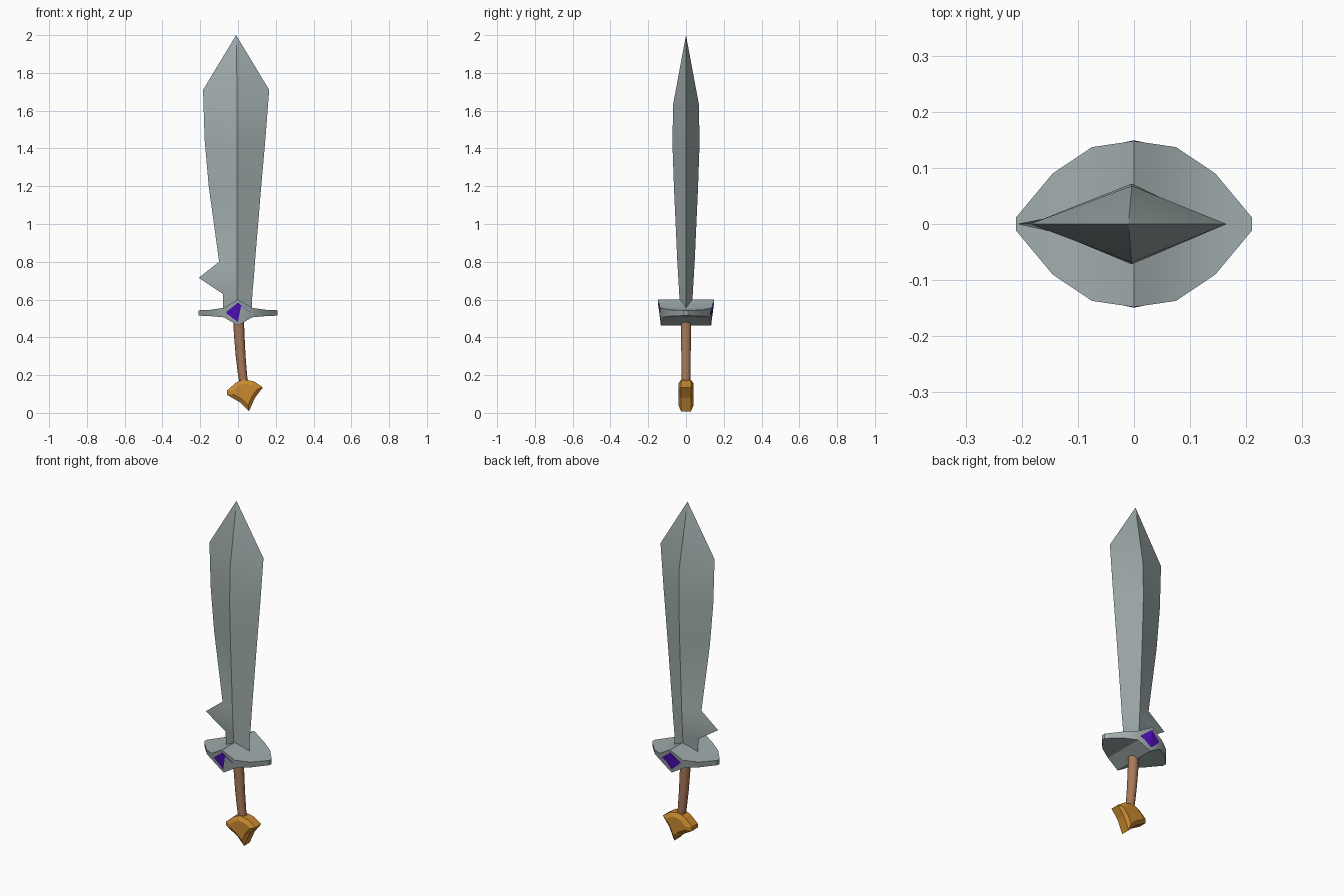
import bpy, bmesh, math
from mathutils import Vector

cube = bpy.data.objects.get("Cube")
if cube:
    bpy.data.objects.remove(cube, do_unlink=True)


def material(name, rgb):
    m = bpy.data.materials.new(name)
    m.use_nodes = True
    m.diffuse_color = (*rgb, 1)
    m.node_tree.nodes["Principled BSDF"].inputs["Base Color"].default_value = (*rgb, 1)
    return m


steel = material("steel grey", (0.36, 0.42, 0.42))
leather = material("leather brown", (0.40, 0.19, 0.10))
gold = material("gold", (0.58, 0.25, 0.03))
violet = material("violet gem", (0.09, 0.005, 0.55))


def loft(name, rings, mat, smooth=None):
    """Skin a list of equal-length rings and cap both ends."""
    bm = bmesh.new()
    rows = [[bm.verts.new(p) for p in ring] for ring in rings]
    n = len(rows[0])
    for a, b in zip(rows, rows[1:]):
        for i in range(n):
            j = (i + 1) % n
            bm.faces.new((a[i], a[j], b[j], b[i]))
    bm.faces.new(rows[0])
    bm.faces.new(rows[-1])
    bmesh.ops.remove_doubles(bm, verts=bm.verts, dist=0.0001)
    bmesh.ops.recalc_face_normals(bm, faces=bm.faces)
    mesh = bpy.data.meshes.new(name)
    bm.to_mesh(mesh)
    bm.free()
    mesh.materials.append(mat)
    ob = bpy.data.objects.new(name, mesh)
    bpy.context.collection.objects.link(ob)
    if smooth:
        bpy.ops.object.select_all(action='DESELECT')
        ob.select_set(True)
        bpy.context.view_layer.objects.active = ob
        bpy.ops.object.shade_smooth_by_angle(angle=math.radians(smooth))
    return ob


# Blade: diamond sections as left edge x and z, right edge x and z, ridge z, half thickness
blade_rows = [
    (-0.078, 0.52, 0.072, 0.52, 0.52, 0.028),
    (-0.08, 0.63, 0.076, 0.63, 0.63, 0.036),
    (-0.208, 0.715, 0.084, 0.715, 0.715, 0.041),
    (-0.10, 0.80, 0.09, 0.80, 0.80, 0.046),
    (-0.155, 1.20, 0.123, 1.20, 1.20, 0.064),
    (-0.177, 1.45, 0.145, 1.45, 1.43, 0.072),
    (-0.185, 1.71, 0.165, 1.71, 1.635, 0.068),
    (-0.01, 2.0, -0.01, 2.0, 2.0, 0.0),
]
rings = []
for lx, lz, rx, rz, cz, t in blade_rows:
    cx = -0.01 if t == 0 else -0.004
    rings.append([(lx, 0, lz), (cx, -t, cz), (rx, 0, rz), (cx, t, cz)])
loft("blade", rings, steel, 25)

# Crossguard: sections along x as distance, half depth, top z, bottom z
half = [(0.0, 0.148, 0.60, 0.462), (0.075, 0.137, 0.556, 0.506),
        (0.145, 0.09, 0.546, 0.512), (0.21, 0.012, 0.543, 0.515)]
stations = [(-x, y, t, b) for x, y, t, b in half[:0:-1]] + half
loft("crossguard", [[(x, -y, t), (x, y, t), (x, y * 0.9, b), (x, -y * 0.9, b)]
                    for x, y, t, b in stations], steel, 25)

# Gem plates on the front and back of the crossguard
for label, s in (("front", -1), ("back", 1)):
    rings = []
    for x, y, t, b in ((-0.06, 0.134, 0.536, 0.526), (0, 0.146, 0.584, 0.480),
                       (0.06, 0.134, 0.536, 0.526)):
        lean = 0.005 if x == 0 else 0
        rings.append([(x, s * (y - 0.002), t), (x, s * (y + 0.003), t),
                      (x, s * (y - 0.006 - lean), b), (x, s * (y - 0.011 - lean), b)])
    loft(label + "_gem", rings, violet)

# Grip: slightly bent tapered tube
rings = []
for x, z, r in ((0.002, 0.52, 0.029), (0.006, 0.42, 0.028),
                (0.014, 0.30, 0.026), (0.024, 0.20, 0.024), (0.034, 0.14, 0.023)):
    rings.append([(x + r * math.cos(a), r * math.sin(a), z)
                  for a in (math.tau * i / 10 for i in range(10))])
loft("grip", rings, leather, 50)

# Pommel: flared crest with bevelled front and back
outline = [(-0.058, 0.119), (-0.012, 0.160), (0.03, 0.177), (0.085, 0.167),
           (0.132, 0.135), (0.09, 0.08), (0.058, 0.008), (0.012, 0.055), (-0.058, 0.095)]
centre = Vector((0.043, 0.108))


def crest(y, k):
    points = [centre.lerp(Vector(p), k) for p in outline]
    return [(p.x, y, p.y) for p in points]


loft("pommel", [crest(-0.04, 0.68), crest(-0.026, 1), crest(0.026, 1), crest(0.04, 0.68)], gold)
